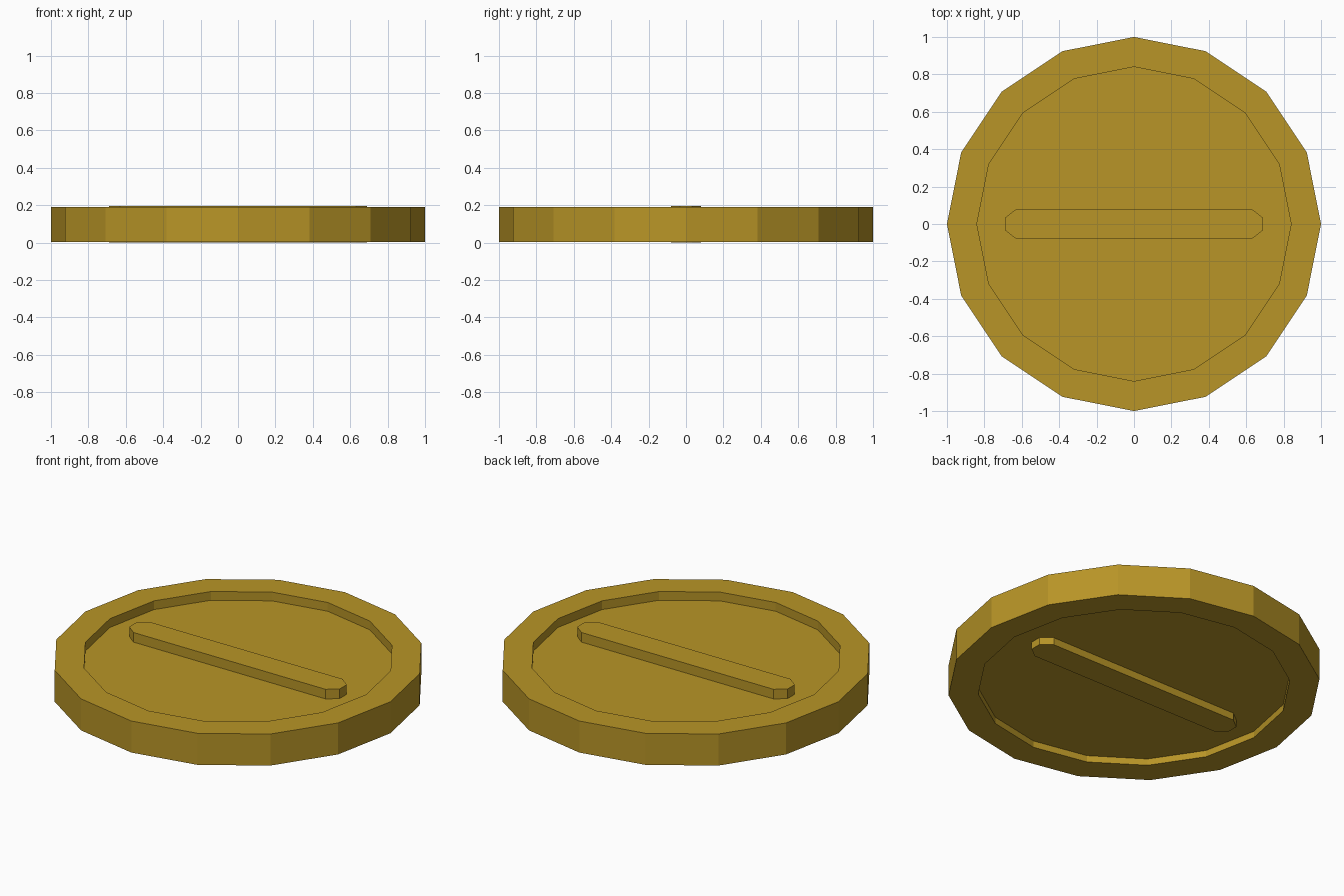
import bpy
import bmesh
from math import cos, sin, pi

cube = bpy.data.objects.get("Cube")
if cube:
    bpy.data.objects.remove(cube, do_unlink=True)

SIDES = 16
RADIUS, INNER = 1.0, 0.84
BOTTOM, TOP = 0.004, 0.191            # rim faces
FLOOR_LOW, FLOOR_HIGH = 0.043, 0.139  # recessed faces

gold = bpy.data.materials.new("old gold")
colour = (0.48, 0.30, 0.02, 1)
gold.diffuse_color = colour
gold.use_nodes = True
gold.node_tree.nodes["Principled BSDF"].inputs["Base Color"].default_value = colour


def loft(name, rings):
    """Skin a stack of matching outlines and cap both ends."""
    bm = bmesh.new()
    loops = [[bm.verts.new(p) for p in ring] for ring in rings]
    for a, b in zip(loops, loops[1:]):
        for i in range(len(a)):
            j = (i + 1) % len(a)
            bm.faces.new((a[i], a[j], b[j], b[i]))
    bm.faces.new(loops[0][::-1])
    bm.faces.new(loops[-1])
    bmesh.ops.recalc_face_normals(bm, faces=bm.faces)
    mesh = bpy.data.meshes.new(name)
    bm.to_mesh(mesh)
    bm.free()
    mesh.materials.append(gold)
    obj = bpy.data.objects.new(name, mesh)
    bpy.context.collection.objects.link(obj)
    return obj


def circle(radius, z):
    angles = [2 * pi * i / SIDES for i in range(SIDES)]
    return [(radius * cos(a), radius * sin(a), z) for a in angles]


def bar_outline(z):
    corner = [(0.69, 0.033), (0.63, 0.08)]
    right = [(x, -y) for x, y in corner[::-1]] + corner
    return [(x, y, z) for x, y in right + [(-x, -y) for x, y in right]]


# Disc with a raised rim around a recess on each face
profile = [(INNER, FLOOR_LOW), (INNER, BOTTOM), (RADIUS, BOTTOM),
           (RADIUS, TOP), (INNER, TOP), (INNER, FLOOR_HIGH)]
loft("coin_disc", [circle(r, z) for r, z in profile])

# Raised bar on each face, slightly sunk into the recess floor
loft("top_bar", [bar_outline(FLOOR_HIGH - 0.01), bar_outline(0.196)])
loft("bottom_bar", [bar_outline(0), bar_outline(FLOOR_LOW + 0.01)])
